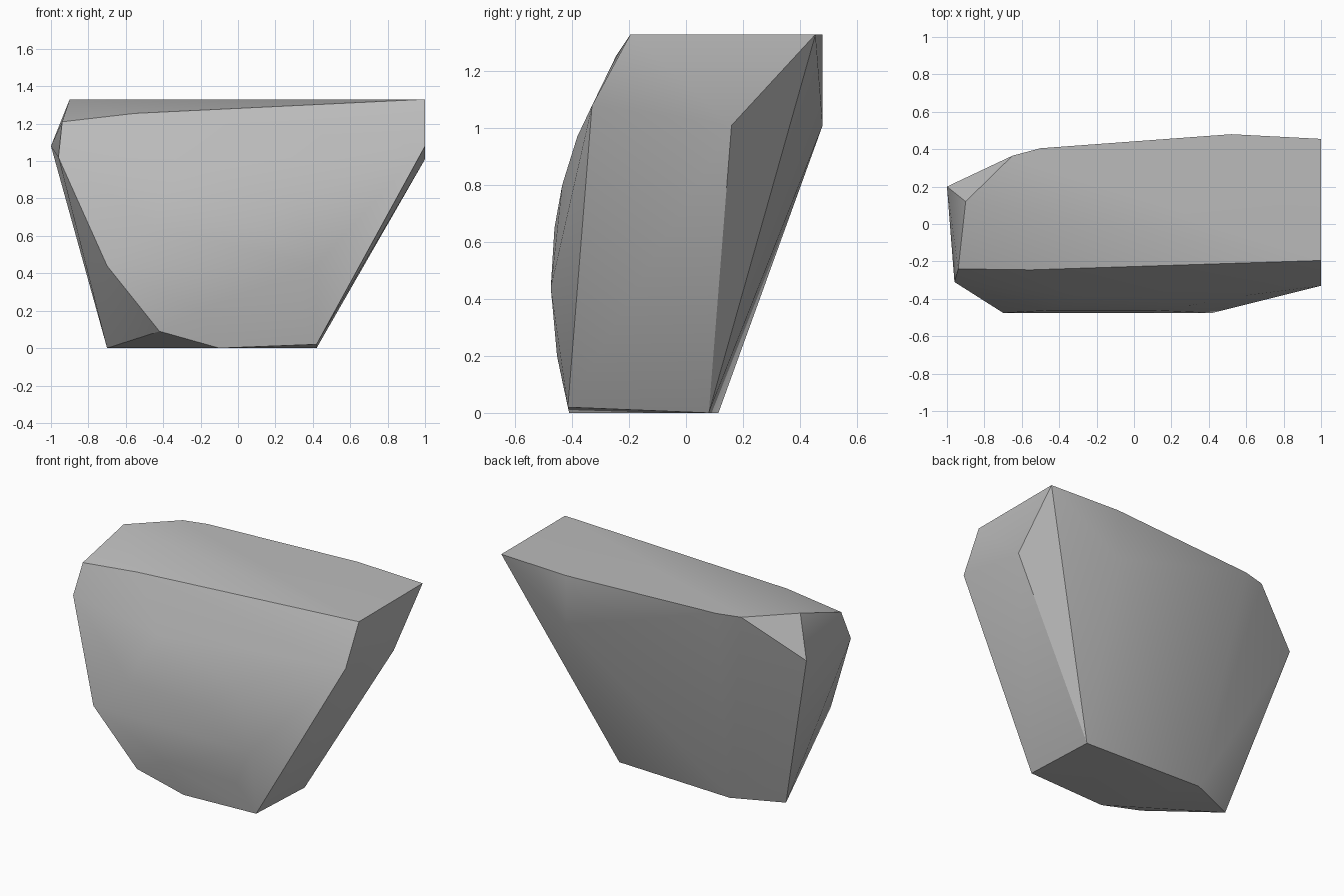
import bpy
import bmesh
from math import radians

cube = bpy.data.objects.get("Cube")
if cube:
    bpy.data.objects.remove(cube, do_unlink=True)

# Stone colour
stone = bpy.data.materials.new("stone_grey")
stone.use_nodes = True
grey = (0.5, 0.5, 0.5, 1)
stone.diffuse_color = grey
stone.node_tree.nodes["Principled BSDF"].inputs["Base Color"].default_value = grey

# Corner points of the boulder, grouped by where they sit
TOP = 1.33
top_rim = [(1, -.195, TOP), (1, .455, TOP), (.52, .48, TOP), (-.5, .405, TOP),
           (-.65, .365, TOP), (-.9, .12, TOP), (-.94, -.24, 1.21), (-.55, -.245, 1.255)]
shoulder = [(1, -.33, 1.08), (1, .16, 1.01), (.52, .48, 1.01),
            (-1, .2, 1.08), (-.96, -.31, 1.02)]
base = [(.42, -.415, .02), (.42, .08, 0), (-.39, .114, 0),
        (-.7, -.02, 0), (-.42, -.43, .09), (-.1, -.41, 0)]

# Bulging front: each row is depth, height, left end and right end
front_rows = [(-.382, .97, -.3, .6), (-.435, .8, -.4, .3), (-.462, .65, -.45, .1),
              (-.475, .44, -.7, .42), (-.453, .2, -.2, .3)]
front = [(x, y, z) for y, z, *ends in front_rows for x in ends]

# Wrap the corners in one chiselled skin
bm = bmesh.new()
for point in top_rim + shoulder + base + front:
    bm.verts.new(point)
hull = bmesh.ops.convex_hull(bm, input=bm.verts)
loose = {v for v in hull["geom_interior"] + hull["geom_unused"]
         if isinstance(v, bmesh.types.BMVert)}
bmesh.ops.delete(bm, geom=list(loose), context="VERTS")
bmesh.ops.dissolve_limit(bm, angle_limit=radians(1), verts=bm.verts, edges=bm.edges)
bmesh.ops.recalc_face_normals(bm, faces=bm.faces)

mesh = bpy.data.meshes.new("boulder")
bm.to_mesh(mesh)
bm.free()
mesh.materials.append(stone)
boulder = bpy.data.objects.new("boulder", mesh)
bpy.context.collection.objects.link(boulder)

# Soft faces with crisp chiselled edges
bpy.context.view_layer.objects.active = boulder
boulder.select_set(True)
bpy.ops.object.shade_smooth_by_angle(angle=radians(30))
